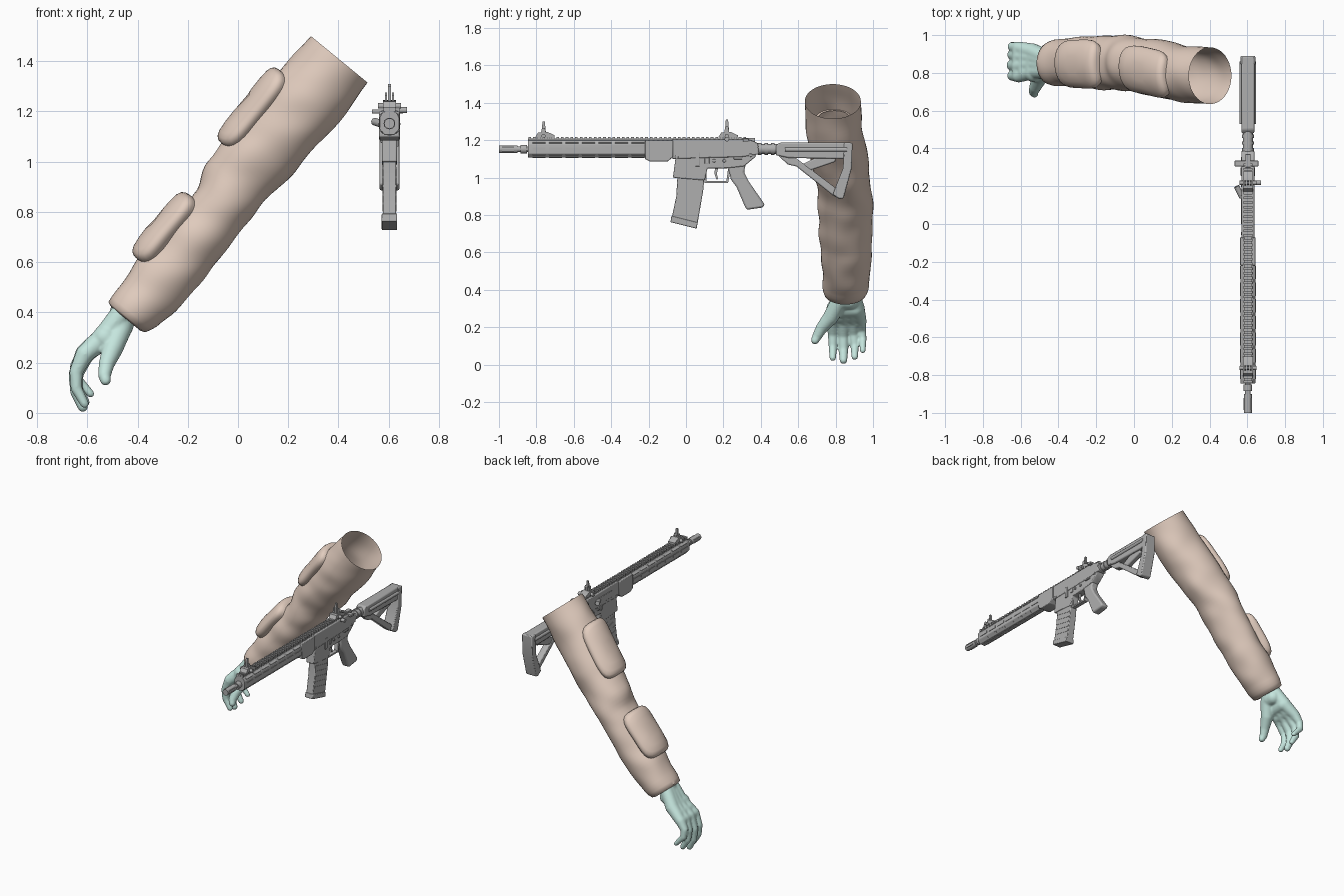
import bpy, bmesh, math
from mathutils import Vector, Matrix, noise

if "Cube" in bpy.data.objects:
    bpy.data.objects.remove(bpy.data.objects["Cube"])


def material(name, rgb):
    m = bpy.data.materials.new(name)
    m.use_nodes = True
    m.diffuse_color = (*rgb, 1)
    m.node_tree.nodes["Principled BSDF"].inputs["Base Color"].default_value = (*rgb, 1)
    return m


CLOTH = material("tan cloth", (.76, .61, .52))
GLOVE = material("pale teal glove", (.56, .79, .73))
METAL = material("grey metal", (.43, .43, .43))
GX = 0.603  # centre plane of the rifle


def finish(bm, name, mat, bevel=0, angle=35):
    bmesh.ops.recalc_face_normals(bm, faces=bm.faces)
    me = bpy.data.meshes.new(name)
    bm.to_mesh(me)
    bm.free()
    ob = bpy.data.objects.new(name, me)
    bpy.context.collection.objects.link(ob)
    me.materials.append(mat)
    bpy.ops.object.select_all(action="DESELECT")
    ob.select_set(True)
    bpy.context.view_layer.objects.active = ob
    bpy.ops.object.shade_smooth_by_angle(angle=math.radians(angle))
    if bevel:
        b = ob.modifiers.new("bevel", "BEVEL")
        b.width, b.segments, b.limit_method = bevel, 2, "ANGLE"
    return ob


def box(bm, x, y, z):
    """Box from (min, max) pairs; x is measured from the rifle's centre plane."""
    lo, hi = Vector((GX + x[0], y[0], z[0])), Vector((GX + x[1], y[1], z[1]))
    mat = Matrix.Translation((lo + hi) / 2) @ Matrix.Diagonal((*(hi - lo), 1))
    bmesh.ops.create_cube(bm, size=1, matrix=mat)


def extrude_face(bm, points, vec):
    f = bm.faces.new([bm.verts.new(p) for p in points])
    new = bmesh.ops.extrude_face_region(bm, geom=[f])["geom"]
    bmesh.ops.translate(bm, vec=vec, verts=[v for v in new if isinstance(v, bmesh.types.BMVert)])


def prism(bm, profile, half, x=0):
    """Side profile of (y, z) points given a width."""
    extrude_face(bm, [(GX + x - half, y, z) for y, z in profile], (2 * half, 0, 0))


def rod(bm, a, b, r1, r2=None, seg=20):
    a, b = Vector(a), Vector(b)
    mat = Matrix.Translation((a + b) / 2) @ (b - a).to_track_quat("Z", "Y").to_matrix().to_4x4()
    bmesh.ops.create_cone(bm, cap_ends=True, segments=seg, radius1=r1, radius2=r1 if r2 is None else r2,
                          depth=(b - a).length, matrix=mat)


def rod_y(bm, y0, y1, z, r, x=0):
    rod(bm, (GX + x, y0, z), (GX + x, y1, z), r)


def solid(name, profile, half, bevel):
    bm = bmesh.new()
    prism(bm, profile, half)
    finish(bm, name, METAL, bevel)


# ---- Sleeve: elliptical rings along a sloping axis ----
TOP = Vector((.40, 0, 1.41))
ALONG, OUT, SIDE = Vector((-.634, 0, -.773)), Vector((-.773, 0, .634)), Vector((0, 1, 0))
# distance, underside, upper side, centre y, half width
RINGS = [(0, -.15, .142, .785, .15), (.2, -.163, .153, .795, .15), (.47, -.153, .15, .828, .147),
         (.65, -.134, .142, .848, .15), (.75, -.132, .105, .852, .147), (.87, -.133, .11, .854, .143),
         (1.0, -.143, .115, .855, .138), (1.12, -.137, .11, .855, .133), (1.29, -.115, .1, .853, .124),
         (1.33, -.096, .094, .851, .112)]


def arm_point(t, a, off=0):
    for p, q in zip(RINGS, RINGS[1:]):
        if t <= q[0] or q is RINGS[-1]:
            k = min(1, (t - p[0]) / (q[0] - p[0]))
            k = k * k * (3 - 2 * k) * .5 + k * .5
            lo, hi, cy, ry = (p[i] + (q[i] - p[i]) * k for i in range(1, 5))
            break
    return (TOP + ALONG * t + OUT * ((lo + hi) / 2 + ((hi - lo) / 2 + off) * math.cos(a))
            + SIDE * (cy + (ry + off) * math.sin(a)))


def bridge(bm, r0, r1):
    for i in range(len(r0)):
        j = (i + 1) % len(r0)
        bm.faces.new((r0[i], r0[j], r1[j], r1[i]))


bm = bmesh.new()
N, M = 40, 56
prev = None
steps = [(1.33 * i / M, 0) for i in range(M + 1)] + [(1.338, -.02), (1.325, -.04), (1.29, -.05)]
for t, off in steps:
    fade = min(1, t * 5, max(0, (1.33 - t) * 8))  # wrinkles die out at the hems
    ring = []
    for i in range(N):
        a = math.tau * i / N
        p = arm_point(t, a)
        w = noise.noise(Vector((p.x * 5, p.y * 8, p.z * 9))) * .012 * fade
        ring.append(bm.verts.new(arm_point(t, a, off + w)))
    if prev:
        bridge(bm, prev, ring)
    prev = ring
finish(bm, "sleeve", CLOTH, angle=60)


# ---- Raised pads that wrap the upper side of the sleeve ----
def pad(name, t0, t1, height, spread):
    bm = bmesh.new()
    prev, seg = None, 48
    for r, h in ((1.04, -.3), (1.03, .25), (1.01, .55), (.95, .8), (.84, .95), (.6, 1.02), (.3, 1.02)):
        ring = []
        for i in range(seg):
            a = math.tau * i / seg
            c, s = math.cos(a), math.sin(a)
            k = r / (abs(c) ** 4.5 + abs(s) ** 4.5) ** .222  # rounded rectangle
            t = (t0 + t1) / 2 + (t1 - t0) / 2 * c * k
            ring.append(bm.verts.new(arm_point(t, s * k * spread - .06, height * h)))
        if prev:
            bridge(bm, prev, ring)
        prev = ring
    bm.faces.new(prev)
    finish(bm, name, CLOTH, angle=60)


pad("upper_pad", .19, .55, .04, .82)
pad("lower_pad", .80, 1.12, .05, .84)

# ---- Gloved hand: rounded limbs fused into one skin ----
bm = bmesh.new()


def limb(*pts):
    for i, (x, y, z, r) in enumerate(pts):
        bmesh.ops.create_uvsphere(bm, u_segments=16, v_segments=10, radius=r, matrix=Matrix.Translation((x, y, z)))
        if i:
            px, py, pz, pr = pts[i - 1]
            rod(bm, (px, py, pz), (x, y, z), pr, r, 16)


FINGERS = [(.785, .785, .012, 0), (.838, .842, 0, .003), (.888, .902, .018, 0), (.932, .945, .052, -.002)]
for y0, y1, up, r in FINGERS:
    limb((-.47, .848 + (y0 - .86) * .5, .39, .042), (-.535, y0 * .7 + .26, .30, .044), (-.61, y0, .235, .036 + r),
         (-.645, (y0 + y1) / 2, .155 + up * .6, .027 + r), (-.643, y1, .085 + up, .023 + r),
         (-.618 + up * .6, y1, .024 + up, .018 + r))
# palm and knuckle filling
limb((-.61, .79, .235, .036), (-.61, .928, .235, .034))
limb((-.575, .80, .265, .042), (-.575, .92, .265, .038))
limb((-.53, .80, .30, .05), (-.53, .905, .30, .046))
limb((-.47, .825, .345, .052), (-.47, .875, .345, .05))
# thumb
limb((-.465, .82, .34, .045), (-.50, .775, .255, .042), (-.523, .725, .195, .032), (-.532, .70, .15, .026),
     (-.527, .69, .13, .022))
limb((-.47, .845, .35, .055), (-.45, .85, .42, .055))
hand = finish(bm, "hand", GLOVE)
m = hand.modifiers.new("fuse", "REMESH")
m.mode, m.voxel_size, m.use_smooth_shade = "VOXEL", .006, True
m = hand.modifiers.new("soften", "SMOOTH")
m.factor, m.iterations = .5, 8

# ---- Barrel and muzzle ----
bm = bmesh.new()
rod_y(bm, -.99, -.2, 1.152, .015)
rod_y(bm, -1.0, -.90, 1.152, .021)
rod_y(bm, -.885, -.85, 1.152, .023)
for s in (-1, 1):
    for z in (1.143, 1.161):
        box(bm, (s * .019 - .003, s * .019 + .003), (-.985, -.92), (z - .003, z + .003))
finish(bm, "barrel", METAL)

# ---- Handguard: eight sided tube with rows of slot plates ----
bm = bmesh.new()
section = [(.02, 1.107), (.039, 1.128), (.039, 1.178), (.025, 1.2)]
section += [(-x, z) for x, z in reversed(section)]
extrude_face(bm, [(GX + x, -.845, z) for x, z in section], (0, .65, 0))
finish(bm, "handguard", METAL, .003)
bm = bmesh.new()
for i in range(7):
    y = -.82 + i * .088
    for s in (-1, 1):
        box(bm, (s * .039 - .003, s * .039 + .003), (y, y + .07), (1.146, 1.162))
        for x, z, tilt in ((.0295, 1.1175, 46), (.032, 1.189, -58)):
            mat = (Matrix.Translation((GX + s * x, y + .035, z)) @ Matrix.Rotation(s * math.radians(tilt), 4, "Y")
                   @ Matrix.Diagonal((.006, .07, .014, 1)))
            bmesh.ops.create_cube(bm, size=1, matrix=mat)
    box(bm, (-.008, .008), (y, y + .07), (1.104, 1.109))
finish(bm, "handguard_slots", METAL)
solid("handguard_clamp", [(-.22, 1.10), (-.19, 1.085), (-.10, 1.085), (-.07, 1.11), (-.07, 1.2), (-.22, 1.2)],
      .041, .004)

# ---- Toothed top rail ----
bm = bmesh.new()
box(bm, (-.018, .018), (-.845, .33), (1.19, 1.208))
for i in range(47):
    y = -.843 + i * .025
    box(bm, (-.024, .024), (y, y + .014), (1.2, 1.217))
finish(bm, "top_rail", METAL)

# ---- Receivers ----
solid("upper_receiver", [(-.075, 1.10), (.30, 1.11), (.39, 1.125), (.385, 1.185), (.33, 1.205), (-.075, 1.205)],
      .034, .006)
solid("lower_receiver", [(-.07, 1.0), (.10, .985), (.115, 1.05), (.22, 1.05), (.31, 1.06), (.37, 1.11),
                         (.385, 1.15), (-.05, 1.15)], .03, .005)
bm = bmesh.new()
box(bm, (-.037, -.033), (.0, .15), (1.125, 1.17))          # ejection port cover
box(bm, (-.035, .035), (.10, .125), (1.075, 1.105))        # magazine catch
box(bm, (.028, .036), (.05, .072), (1.06, 1.135))          # bolt catch
box(bm, (-.038, .038), (.255, .30), (1.098, 1.108))        # selector levers
for y, z in ((-.05, 1.11), (.15, 1.09), (.205, 1.09), (.345, 1.12)):
    rod(bm, (GX - .036, y, z), (GX + .036, y, z), .009)    # pins
rod(bm, (GX - .03, .14, 1.15), (GX - .06, .20, 1.16), .015)  # forward assist
box(bm, (-.014, .014), (.30, .37), (1.185, 1.212))
box(bm, (-.07, .055), (.305, .335), (1.192, 1.208))        # charging handle
finish(bm, "receiver_controls", METAL, .002)

# ---- Trigger and guard ----
bm = bmesh.new()
box(bm, (-.014, .014), (.10, .225), (.972, .982))
box(bm, (-.014, .014), (.098, .11), (.972, 1.05))
prism(bm, [(.215, .972), (.225, .972), (.24, 1.05), (.225, 1.05)], .014)
prism(bm, [(.155, 1.05), (.172, 1.05), (.165, 1.02), (.172, .992), (.163, .99), (.152, 1.02)], .006)
finish(bm, "trigger_guard", METAL)

# ---- Magazine with ribs ----
bm = bmesh.new()
prism(bm, [(-.045, 1.02), (.10, 1.02), (.092, .93), (.06, .745), (-.078, .777), (-.052, .9)], .026)
prism(bm, [(.062, .76), (.057, .727), (-.083, .762), (-.078, .795)], .031)
finish(bm, "magazine", METAL, .004)
bm = bmesh.new()
for i in range(5):
    z = .81 + i * .035
    y = -.062 + i * .005
    prism(bm, [(y, z + .02), (y + .13, z - .008), (y + .131, z), (y + .001, z + .028)], .028)
finish(bm, "magazine_ribs", METAL)

# ---- Pistol grip ----
solid("pistol_grip", [(.225, 1.06), (.32, 1.075), (.31, 1.03), (.335, .98), (.422, .855), (.41, .84),
                      (.325, .828), (.315, .845), (.27, .95), (.24, .99)], .027, .011)

# ---- Buffer tube and stock ----
bm = bmesh.new()
rod_y(bm, .37, .86, 1.153, .026)
for y in (.385, .42, .455):
    rod_y(bm, y, y + .018, 1.153, .031)
finish(bm, "buffer_tube", METAL)
bm = bmesh.new()
prism(bm, [(.48, 1.12), (.55, 1.105), (.87, 1.10), (.885, 1.187), (.50, 1.187), (.48, 1.17)], .034)
prism(bm, [(.49, 1.12), (.58, 1.11), (.80, .945), (.825, .885), (.785, .905), (.59, 1.06), (.545, 1.07)], .022)
prism(bm, [(.70, 1.11), (.60, 1.06), (.64, 1.03), (.80, 1.085), (.80, 1.11)], .019)
finish(bm, "stock", METAL, .007)
solid("stock_butt", [(.845, 1.185), (.89, 1.185), (.886, 1.05), (.843, .89), (.82, .885), (.785, .91),
                     (.80, .95), (.84, 1.05)], .039, .006)
bm = bmesh.new()
for s in (-1, 1):
    rod_y(bm, .53, .86, 1.15, .012, s * .032)
finish(bm, "stock_side_ribs", METAL)


# ---- Folding sights ----
def sight(name, y, top, knob):
    bm = bmesh.new()
    prism(bm, [(y - .045, 1.215), (y + .06, 1.215), (y + .06, 1.226), (y + .02, 1.245), (y - .03, 1.24)], .026)
    prism(bm, [(y - .012, 1.23), (y + .014, 1.23), (y + .007, top), (y - .005, top)], .006)
    for s in (-1, 1):
        prism(bm, [(y - .015, 1.23), (y + .015, 1.23), (y + .008, top - .035), (y - .008, top - .035)], .004, s * .014)
    rod(bm, (GX - .045, y, 1.222), (GX + .045, y, 1.222), .011)
    if knob:
        rod(bm, (GX + .04, y, 1.205), (GX + .07, y, 1.205), .012)
    finish(bm, name, METAL)


sight("front_sight", -.762, 1.30, False)
sight("rear_sight", .218, 1.31, True)
